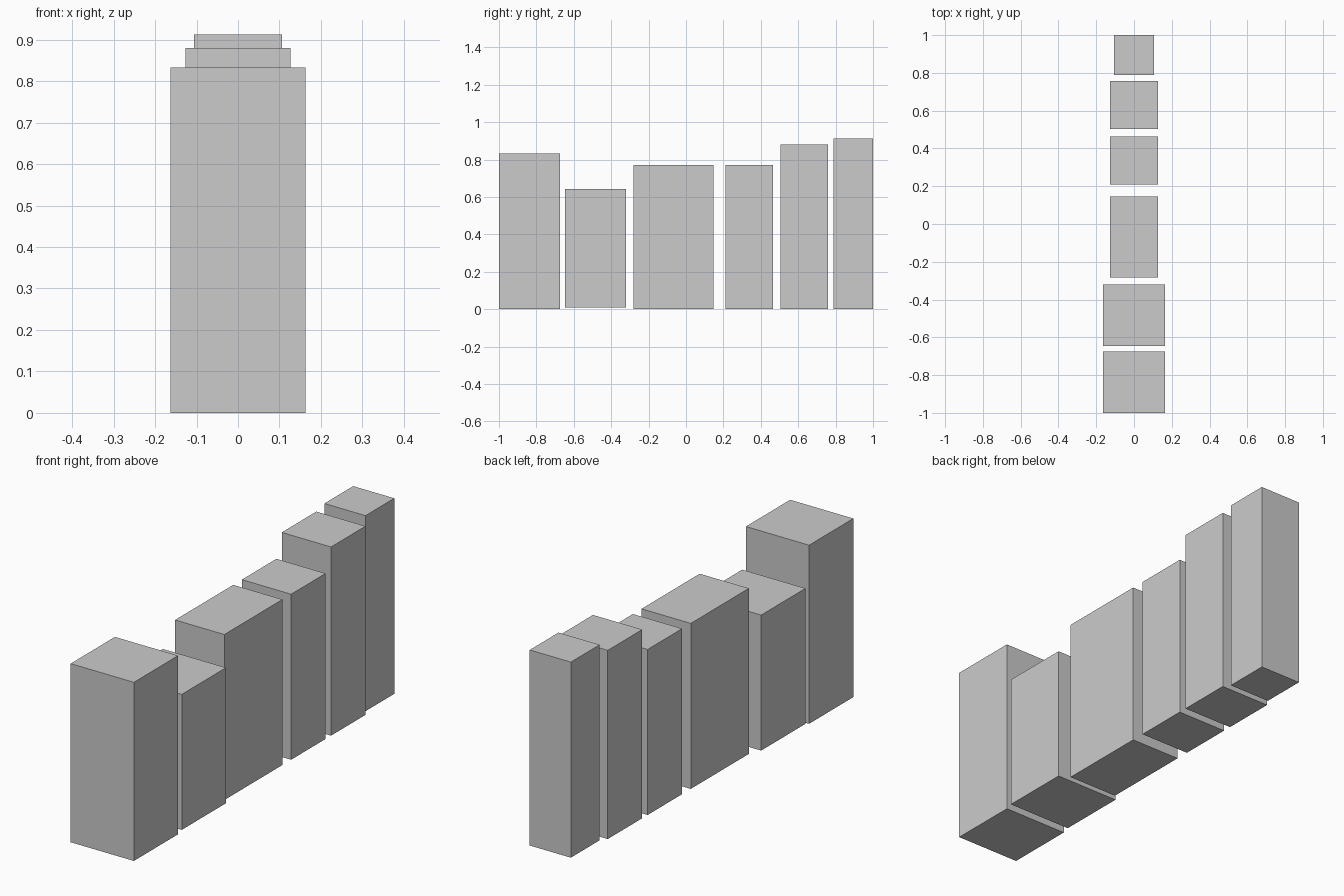
import bpy

if "Cube" in bpy.data.objects:
    bpy.data.objects.remove(bpy.data.objects["Cube"])

# Row of separate rectangular blocks: name, half width, y range, z range
BLOCKS = [
    ("front_block", 0.163, -1.0, -0.674, 0.0, 0.833),
    ("short_block", 0.163, -0.647, -0.321, 0.01, 0.642),
    ("long_block", 0.127, -0.282, 0.146, 0.0, 0.772),
    ("middle_block", 0.127, 0.21, 0.464, 0.0, 0.772),
    ("tall_block", 0.127, 0.504, 0.758, 0.0, 0.88),
    ("rear_block", 0.106, 0.788, 1.0, 0.0, 0.912),
]


def add_block(name, half_width, y0, y1, z0, z1):
    bpy.ops.mesh.primitive_cube_add(size=1, location=(0, (y0 + y1) / 2, (z0 + z1) / 2))
    block = bpy.context.object
    block.name = name
    block.scale = (2 * half_width, y1 - y0, z1 - z0)
    bpy.ops.object.transform_apply(location=False, rotation=False, scale=True)


for spec in BLOCKS:
    add_block(*spec)
